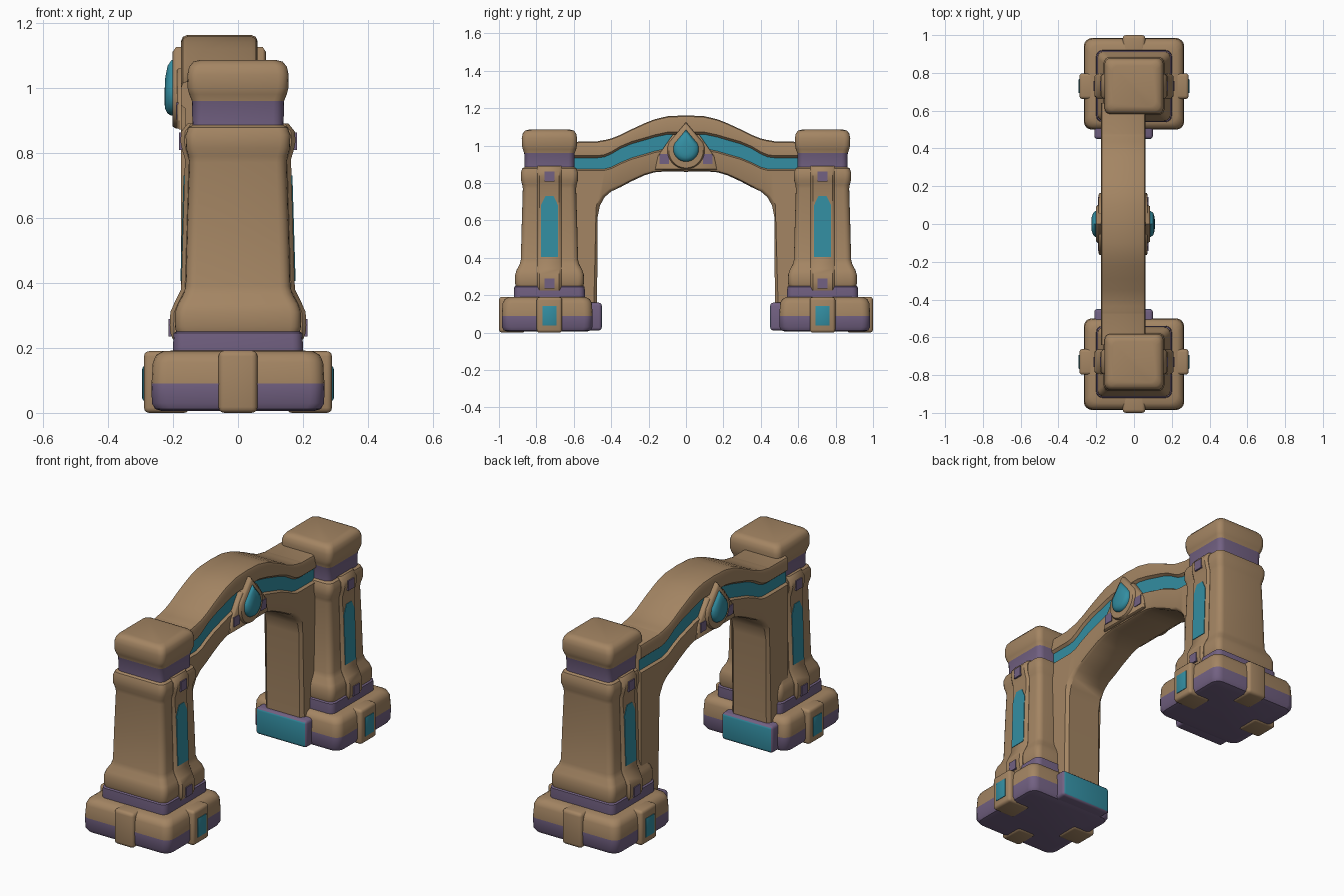
import bpy, bmesh, math
from mathutils import Vector

if "Cube" in bpy.data.objects:
    bpy.data.objects.remove(bpy.data.objects["Cube"])


def material(name, rgb):
    m = bpy.data.materials.new(name)
    m.diffuse_color = (*rgb, 1)
    m.use_nodes = True
    m.node_tree.nodes["Principled BSDF"].inputs["Base Color"].default_value = m.diffuse_color
    return m


MATS = [material("sandstone brown", (0.37, 0.235, 0.125)),
        material("dusty purple", (0.17, 0.12, 0.225)),
        material("teal inlay", (0.033, 0.27, 0.36))]
BROWN, PURPLE, TEAL = 0, 1, 2


def finish(name, bm, angle=40):
    bmesh.ops.recalc_face_normals(bm, faces=bm.faces)
    me = bpy.data.meshes.new(name)
    bm.to_mesh(me)
    bm.free()
    for m in MATS:
        me.materials.append(m)
    ob = bpy.data.objects.new(name, me)
    bpy.context.collection.objects.link(ob)
    bpy.ops.object.select_all(action='DESELECT')
    bpy.context.view_layer.objects.active = ob
    ob.select_set(True)
    bpy.ops.object.shade_smooth_by_angle(angle=math.radians(angle))
    return ob


def loft(name, rings, mat, angle=40):
    """Skin closed rings; mat(band, side) gives the colour, band -1 and len are the caps."""
    bm = bmesh.new()
    vs = [[bm.verts.new(p) for p in r] for r in rings]
    n = len(rings[0])
    for i in range(len(vs) - 1):
        for j in range(n):
            k = (j + 1) % n
            f = bm.faces.new((vs[i][j], vs[i][k], vs[i + 1][k], vs[i + 1][j]))
            f.material_index = mat(i, j)
    bm.faces.new(vs[0]).material_index = mat(-1, 0)
    bm.faces.new(vs[-1]).material_index = mat(len(vs) - 1, 0)
    return finish(name, bm, angle)


def box(name, lo, hi, bevel, rule=lambda f: BROWN):
    lo, hi = Vector(lo), Vector(hi)
    bm = bmesh.new()
    bmesh.ops.create_cube(bm, size=1)
    for v in bm.verts:
        v.co = Vector([(lo[i] + hi[i]) / 2 + v.co[i] * abs(hi[i] - lo[i]) for i in range(3)])
    if bevel:
        bmesh.ops.bevel(bm, geom=bm.edges[:], offset=bevel, segments=3, profile=0.5, affect='EDGES')
    bm.normal_update()
    for f in bm.faces:
        f.material_index = rule(f)
    return finish(name, bm)


def rounded(cy, hx, hy, r, z):
    pts = []
    for q, (sx, sy) in enumerate(((1, 1), (-1, 1), (-1, -1), (1, -1))):
        for k in range(5):
            a = math.radians(90 * q + 22.5 * k)
            pts.append((sx * (hx - r) + r * math.cos(a), cy + sy * (hy - r) + r * math.sin(a), z))
    return pts


def panel(name, outline, steps, mat):
    """Prism or dome on an x face: steps are (function x(z), scale about the centre)."""
    cy = sum(p[0] for p in outline) / len(outline)
    cz = sum(p[1] for p in outline) / len(outline)
    rings = [[(x(z), cy + (y - cy) * k, cz + (z - cz) * k) for y, z in outline] for x, k in steps]
    return loft(name, rings, lambda i, j: mat, 50)


def square(cy, cz, hy, hz):
    return [(cy - hy, cz - hz), (cy + hy, cz - hz), (cy + hy, cz + hz), (cy - hy, cz + hz)]


# pillar outline: (half width, z)
BASE = [(.235, .006), (.255, .012), (.265, .03), (.266, .09), (.262, .155), (.252, .178), (.23, .19), (.19, .192)]
SHAFT = [(.198, .18), (.2, .2), (.198, .245), (.19, .25), (.194, .265), (.193, .31), (.185, .335),
         (.168, .365), (.161, .39), (.156, .58), (.15, .77), (.153, .79), (.16, .815), (.161, .855),
         (.153, .878), (.14, .885), (.142, .96), (.15, .98), (.155, 1.0), (.156, 1.04), (.15, 1.065),
         (.138, 1.08), (.115, 1.086)]
STRIP = [(.2, .225), (.208, .245), (.21, .27), (.208, .31), (.195, .34), (.175, .38), (.163, .78),
         (.172, .81), (.177, .835), (.175, .865), (.155, .89)]

for s, side in ((-1, "left"), (1, "right")):
    c = s * .73
    loft(f"pillar_base_{side}", [rounded(s * .742, h, h - .023, .045, z) for h, z in BASE],
         lambda i, j: PURPLE if i < 3 else BROWN)
    loft(f"pillar_shaft_{side}", [rounded(c, h, h * .95, .032, z) for h, z in SHAFT],
         lambda i, j: PURPLE if i in (0, 1, 2, 15) else BROWN)
    # outer boss of the base
    box(f"base_outer_boss_{side}", (-.06, s * .86, 0), (.06, s * 1.0, .192), .018)
    # inner foot block below the arch leg, teal on the face to the passage
    box(f"arch_foot_{side}", (-.21, s * .45, .012), (.1, s * .62, .16), .016,
        lambda f: TEAL if abs(f.normal.y) > .9 else PURPLE)
    for d, face in ((-1, "rear"), (1, "fore")):
        tag = f"{side}_{face}"
        box(f"base_boss_{tag}", (d * .15, c - .068, 0), (d * .289, c + .068, .19), .016)
        panel(f"base_tile_{tag}", square(c, .09, .037, .052),
              [(lambda z: d * .28, 1), (lambda z: d * .292, 1), (lambda z: d * .295, .85)], TEAL)
        # raised strip up the pillar face
        loft(f"pillar_strip_{tag}",
             [[(d * .1, c - .065, z), (d * (x - .012), c - .065, z), (d * x, c - .052, z),
               (d * x, c + .052, z), (d * (x - .012), c + .065, z), (d * .1, c + .065, z)]
              for x, z in STRIP], lambda i, j: BROWN)
        face_x = lambda e: (lambda z: d * (.175 - .03 * (z - .38) + e))
        panel(f"pillar_window_{tag}",
              [(c - .046, .405), (c + .046, .405), (c + .046, .68), (c + .022, .73),
               (c - .022, .73), (c - .046, .68)], [(face_x(-.006), 1), (face_x(.003), 1)], TEAL)
        for label, z0, x0 in (("lower", .262, .21), ("upper", .835, .177)):
            panel(f"{label}_stud_{tag}", square(c, z0, .026, .027),
                  [(lambda z: d * (x0 - .01), 1), (lambda z: d * (x0 + .004), 1)], PURPLE)

# arch: stations from the middle outwards (underside y, underside z, band low, band high, top)
ARCH = [(0, .86, .985, 1.06, 1.162), (.1, .863, .985, 1.06, 1.157), (.17, .857, .97, 1.045, 1.14),
        (.22, .842, .955, 1.03, 1.12), (.29, .81, .935, 1.01, 1.088), (.35, .778, .91, .985, 1.058),
        (.4, .755, .885, .955, 1.038), (.435, .725, .876, .94, 1.03), (.46, .68, .875, .936, 1.026),
        (.472, .62, .875, .935, 1.023), (.476, .1, .875, .935, 1.022), (.64, .1, .875, .935, 1.02)]
XC, HW, G, C = -.0575, .1175, .014, .018


def section(i, s):
    y, b, lo, hi, t = ARCH[i]
    a, e = ARCH[max(i - 1, 0)], ARCH[min(i + 1, len(ARCH) - 2)]
    ty, tz = e[0] - a[0], e[1] - a[1]
    n = math.hypot(ty, tz) or 1
    if i == 0 or i == len(ARCH) - 1:
        ty, tz, n = 1, 0, 1
    cy, cz = y - tz / n * C, b + ty / n * C           # rounded lower edge
    half = [(HW - C, y, b), (HW - C * .3, (y + 2 * cy) / 3 - 0, b + (cz - b) * .3), (HW, cy, cz),
            (HW, y, lo - .008), (HW - G, y, lo), (HW - G, y, hi), (HW, y, hi + .012),
            (HW, y, t - C), (HW - C * .3, y, t - C * .3), (HW - C, y, t)]
    return ([(XC + x, s * q, z) for x, q, z in half]
            + [(XC - x, s * q, z) for x, q, z in reversed(half)])


loft("arch", [section(i, -1) for i in range(len(ARCH) - 1, 0, -1)] + [section(i, 1) for i in range(len(ARCH))],
     lambda i, j: TEAL if j in (4, 14) and 0 <= i < 2 * len(ARCH) - 2 else BROWN, 35)


def drop(r, cz, tip):
    pts = [(r * math.cos(a), cz + r * math.sin(a))
           for a in (math.radians(25 - 230 * k / 18) for k in range(19))]
    return pts + [(0, tip)]


# keystone on both faces of the arch: shoulder plate, drop-shaped setting, gem, studs
for d, face in ((-1, "rear"), (1, "fore")):
    at = lambda e: (lambda z: XC + d * (HW + e))
    panel(f"keystone_plate_{face}",
          [(-.165, .872), (.165, .872), (.15, .945), (.07, 1.06), (-.07, 1.06), (-.15, .945)],
          [(at(-.03), 1), (at(.006), 1), (at(.012), .95)], BROWN)
    panel(f"keystone_setting_{face}", drop(.1, .975, 1.125),
          [(at(-.03), 1), (at(.016), 1), (at(.026), .92)], BROWN)
    panel(f"keystone_gem_{face}", drop(.068, .982, 1.085),
          [(at(.01), 1), (at(.03), 1), (at(.042), .85), (at(.049), .55), (at(.051), .2)], TEAL)
    for s, side in ((-1, "left"), (1, "right")):
        panel(f"keystone_stud_{side}_{face}", square(s * .117, .928, .025, .026),
              [(at(0), 1), (at(.016), 1)], PURPLE)
